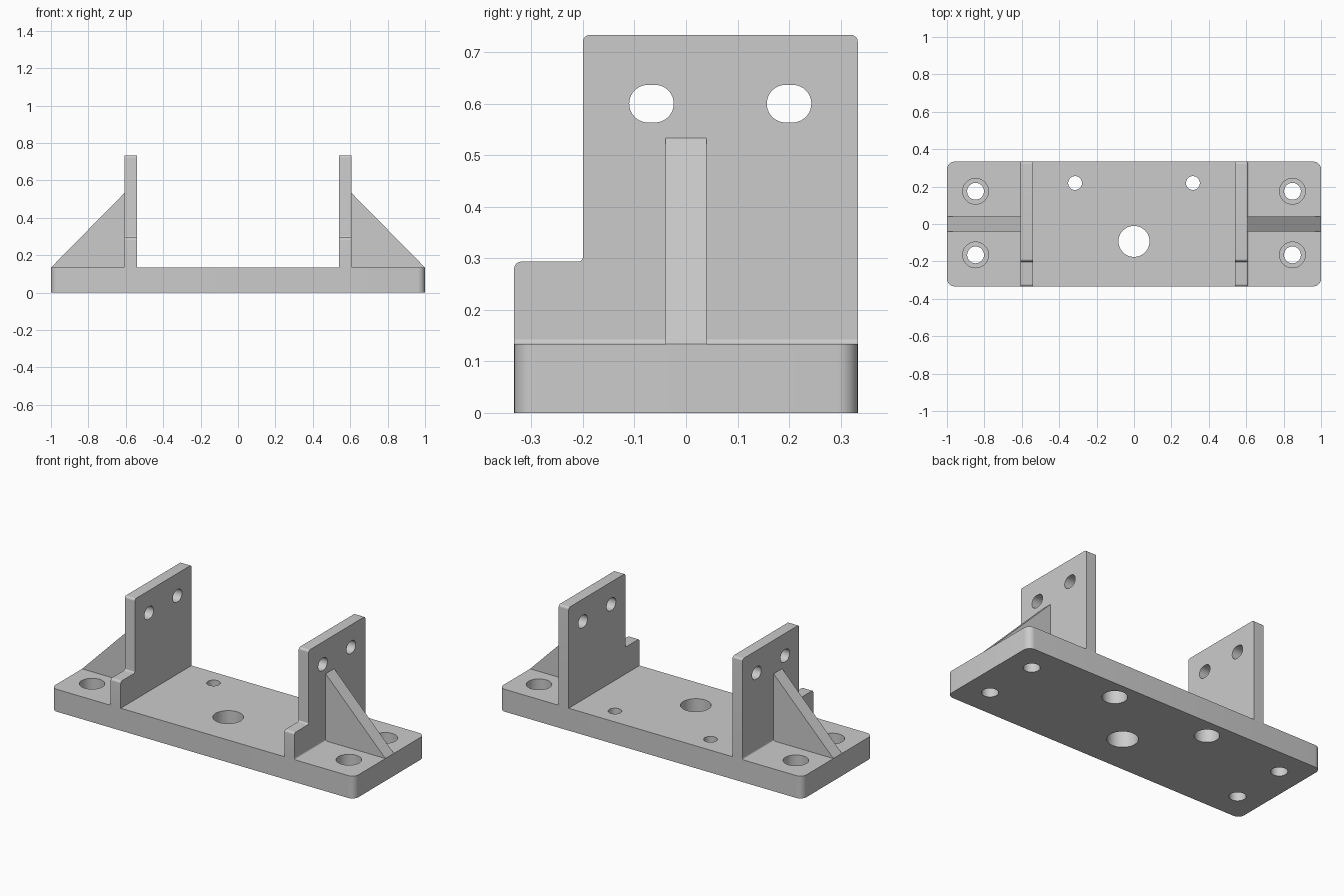
import bpy, bmesh, math
from mathutils import Vector

if "Cube" in bpy.data.objects:
    bpy.data.objects.remove(bpy.data.objects["Cube"])

grey = bpy.data.materials.new("plain_grey")
grey.use_nodes = True
grey.diffuse_color = (0.6, 0.6, 0.6, 1)
grey.node_tree.nodes["Principled BSDF"].inputs["Base Color"].default_value = (0.6, 0.6, 0.6, 1)

UNIT = 2 / 150          # one millimetre of the bracket
PLATE_TOP = 10 * UNIT
HALF_DEPTH = 25 * UNIT
WALL_IN, WALL_OUT = 0.54, 0.606


def rounded(corners, steps=8):
    """Outline from (u, v, radius) corners, with right-angle corners rounded."""
    outline = []
    for i, (u, v, r) in enumerate(corners):
        p = Vector((u, v))
        if r == 0:
            outline.append(p)
            continue
        a = (Vector(corners[i - 1][:2]) - p).normalized() * r
        b = (Vector(corners[(i + 1) % len(corners)][:2]) - p).normalized() * r
        for k in range(steps + 1):
            t = math.pi / 2 * k / steps
            outline.append(p + a * (1 - math.sin(t)) + b * (1 - math.cos(t)))
    return outline


def slot(u, v, r, half=0.0, steps=20):
    """Circle, or a slot stretched along u."""
    outline = []
    for side in (1, -1):
        for k in range(steps + (1 if half else 0)):
            t = math.pi * (k / steps - 0.5)
            outline.append(Vector((u + side * (half + r * math.cos(t)),
                                   v + side * r * math.sin(t))))
    return outline


def prism(name, outline, axis, lo, hi):
    """Extrude an outline along x, y or z."""
    place = {"x": lambda p, d: (d, p[0], p[1]),
             "y": lambda p, d: (p[0], d, p[1]),
             "z": lambda p, d: (p[0], p[1], d)}[axis]
    bm = bmesh.new()
    low = [bm.verts.new(place(p, lo)) for p in outline]
    high = [bm.verts.new(place(p, hi)) for p in outline]
    bm.faces.new(low)
    bm.faces.new(high)
    for i in range(len(low)):
        bm.faces.new((low[i - 1], low[i], high[i], high[i - 1]))
    bmesh.ops.recalc_face_normals(bm, faces=bm.faces)
    mesh = bpy.data.meshes.new(name)
    bm.to_mesh(mesh)
    bm.free()
    mesh.materials.append(grey)
    obj = bpy.data.objects.new(name, mesh)
    bpy.context.scene.collection.objects.link(obj)
    return obj


def drill(obj, cutters):
    """Cut the holes and remove the cutters."""
    for cutter in cutters:
        cutter.hide_render = True
        mod = obj.modifiers.new("hole", "BOOLEAN")
        mod.operation = "DIFFERENCE"
        mod.solver = "EXACT"
        mod.object = cutter
    graph = bpy.context.evaluated_depsgraph_get()
    mesh = bpy.data.meshes.new_from_object(obj.evaluated_get(graph))
    obj.modifiers.clear()
    obj.data = mesh
    for cutter in cutters:
        bpy.data.objects.remove(cutter)


parts = []

# Base plate with rounded vertical corners
r = 3 * UNIT
plate = prism("base_plate", rounded([(-1, -HALF_DEPTH, r), (1, -HALF_DEPTH, r),
                                     (1, HALF_DEPTH, r), (-1, HALF_DEPTH, r)]),
              "z", 0, PLATE_TOP)

# Centre hole, counterbored mounting holes, and holes counterbored from below
holes = [prism("centre_cutter", slot(0, -0.093, 0.083), "z", -0.1, 0.3)]
for s in (-1, 1):
    for y in (-0.165, 0.175):
        holes.append(prism("bore_cutter", slot(s * 0.847, y, 0.045), "z", -0.1, 0.3))
        holes.append(prism("recess_cutter", slot(s * 0.847, y, 0.069), "z", 0.055, 0.3))
    holes.append(prism("bore_cutter", slot(s * 0.315, 0.219, 0.037), "z", -0.1, 0.3))
    holes.append(prism("recess_cutter", slot(s * 0.315, 0.219, 0.067), "z", -0.1, 0.078))
drill(plate, holes)
parts.append(plate)

for s, side in ((1, "left"), (-1, "right")):
    # Upright wall with a front step and two slots
    c = UNIT
    step, top = 22 * UNIT, 55 * UNIT
    wall = prism(side + "_wall", rounded([
        (-HALF_DEPTH, PLATE_TOP, 0), (HALF_DEPTH, PLATE_TOP, 0), (HALF_DEPTH, top, c),
        (-0.2, top, c), (-0.2, step, c * 0.7), (-HALF_DEPTH, step, c)]),
        "x", s * WALL_IN, s * WALL_OUT)
    drill(wall, [prism("slot_cutter", slot(y, 0.6, 0.0365, 0.0067), "x", s * 0.4, s * 0.8)
                 for y in (-0.067, 0.2)])

    # Sloped rib bracing the wall
    rib = prism(side + "_rib", [(s * WALL_OUT, PLATE_TOP), (s, PLATE_TOP),
                                (s * WALL_OUT, 40 * UNIT)], "y", -0.04, 0.04)

    # Small fillet at the outer foot of the wall
    f = 0.01
    curve = [(s * (WALL_OUT + f - f * math.cos(t)), PLATE_TOP + f - f * math.sin(t))
             for t in (math.pi / 2 * k / 6 for k in range(7))]
    fillet = prism(side + "_wall_fillet", [(s * WALL_OUT, PLATE_TOP)] + curve,
                   "y", -HALF_DEPTH, HALF_DEPTH)
    parts += [wall, rib, fillet]

# Smooth the round surfaces, keep the edges sharp
bpy.ops.object.select_all(action="DESELECT")
for part in parts:
    part.select_set(True)
bpy.context.view_layer.objects.active = plate
bpy.ops.object.shade_smooth_by_angle(angle=math.radians(30))
